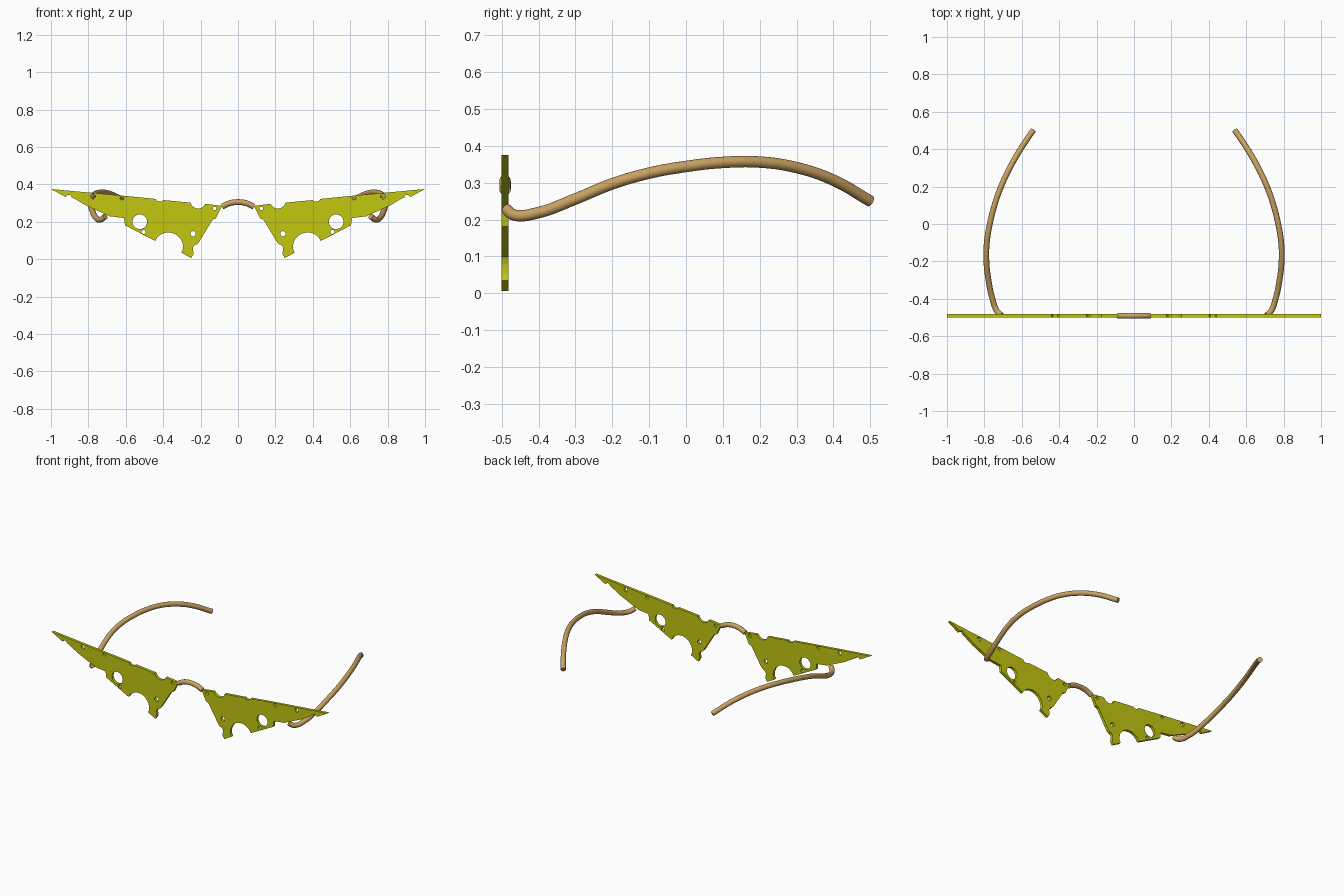
import bpy
from math import sin, cos, radians, pi

if "Cube" in bpy.data.objects:
    bpy.data.objects.remove(bpy.data.objects["Cube"])

FRONT_Y = -0.491


def material(name, rgb):
    m = bpy.data.materials.new(name)
    m.use_nodes = True
    m.diffuse_color = (*rgb, 1)
    m.node_tree.nodes["Principled BSDF"].inputs["Base Color"].default_value = (*rgb, 1)
    return m


yellow = material("cheese yellow", (0.54, 0.57, 0.005))
tan = material("tan wood", (0.58, 0.36, 0.12))


def arc(cx, cz, r, a0, a1, n=12):
    return [(cx + r * cos(radians(a0 + (a1 - a0) * i / n)),
             cz + r * sin(radians(a0 + (a1 - a0) * i / n))) for i in range(n + 1)]


def finish(name, curve, mat):
    curve.materials.append(mat)
    ob = bpy.data.objects.new(name, curve)
    bpy.context.collection.objects.link(ob)
    bpy.ops.object.select_all(action='DESELECT')
    ob.select_set(True)
    bpy.context.view_layer.objects.active = ob
    return ob


def plate(name, loops, side):
    """Flat plate standing in the xz plane; inner loops become holes."""
    c = bpy.data.curves.new(name, 'CURVE')
    c.dimensions, c.fill_mode, c.extrude = '2D', 'BOTH', 0.009
    for pts in loops:
        s = c.splines.new('POLY')
        s.points.add(len(pts) - 1)
        for p, (x, z) in zip(s.points, pts):
            p.co = (x * side, z, 0, 1)
        s.use_cyclic_u = True
        s.use_smooth = False
    ob = finish(name, c, yellow)
    ob.location.y = FRONT_Y
    ob.rotation_euler.x = pi / 2
    bpy.ops.object.convert(target='MESH')
    bpy.ops.object.shade_flat()


def rod(name, pts, radius):
    """Round rod with flat ends along a smooth path."""
    c = bpy.data.curves.new(name, 'CURVE')
    c.dimensions, c.bevel_depth, c.bevel_resolution = '3D', radius, 6
    c.use_fill_caps, c.resolution_u = True, 8
    s = c.splines.new('BEZIER')
    s.bezier_points.add(len(pts) - 1)
    for b, p in zip(s.bezier_points, pts):
        b.co = p
        b.handle_left_type = b.handle_right_type = 'AUTO'
    finish(name, c, tan)
    bpy.ops.object.convert(target='MESH')
    bpy.ops.object.shade_smooth_by_angle(angle=radians(40))


# Lens outline, from the inner top corner outwards and back underneath
outline = [(0.085, 0.285), (0.165, 0.295)]
outline += arc(0.213, 0.313, 0.042, 205, 345)            # top bite
outline += [(0.40, 0.316), (0.408, 0.307), (0.433, 0.311), (0.44, 0.322),
            (0.60, 0.338), (1.0, 0.375), (0.925, 0.334)]
outline += arc(0.905, 0.328, 0.016, 20, 170, 6)          # tip bite
outline += [(0.865, 0.318), (0.815, 0.288), (0.685, 0.229), (0.61, 0.22), (0.604, 0.181),
            (0.452, 0.102)]
outline += arc(0.372, 0.065, 0.078, 25, 190, 16)         # large bottom bite
outline += [(0.303, 0.035), (0.25, 0.006), (0.238, 0.028)]
outline += arc(0.218, 0.055, 0.024, -25, 85, 6)          # bottom corner bite
outline += [(0.208, 0.092), (0.135, 0.212), (0.118, 0.218)]

holes = [(0.525, 0.20, 0.039), (0.505, 0.146, 0.011), (0.24, 0.136, 0.014),
         (0.125, 0.272, 0.010), (0.775, 0.335, 0.013), (0.62, 0.327, 0.010)]
loops = [outline] + [arc(x, z, r, 0, 345, 23) for x, z, r in holes]

# Temple path from the hinge back to the ear
temple = [(0.71, -0.488, 0.228), (0.733, -0.465, 0.212), (0.757, -0.40, 0.219),
          (0.778, -0.30, 0.256), (0.789, -0.20, 0.297), (0.787, -0.10, 0.326),
          (0.771, 0.0, 0.344), (0.746, 0.10, 0.355), (0.711, 0.20, 0.356),
          (0.664, 0.30, 0.341), (0.607, 0.40, 0.307), (0.540, 0.50, 0.250)]

for side, label in ((1, "left"), (-1, "right")):
    plate(label + "_lens", loops, side)
    rod(label + "_temple", [(x * side, y, z) for x, y, z in temple], 0.0155)

# Nose bridge
rod("nose_bridge", [(-0.085, FRONT_Y, 0.281), (-0.045, FRONT_Y, 0.299), (0, FRONT_Y, 0.305),
                    (0.045, FRONT_Y, 0.299), (0.085, FRONT_Y, 0.281)], 0.0155)
